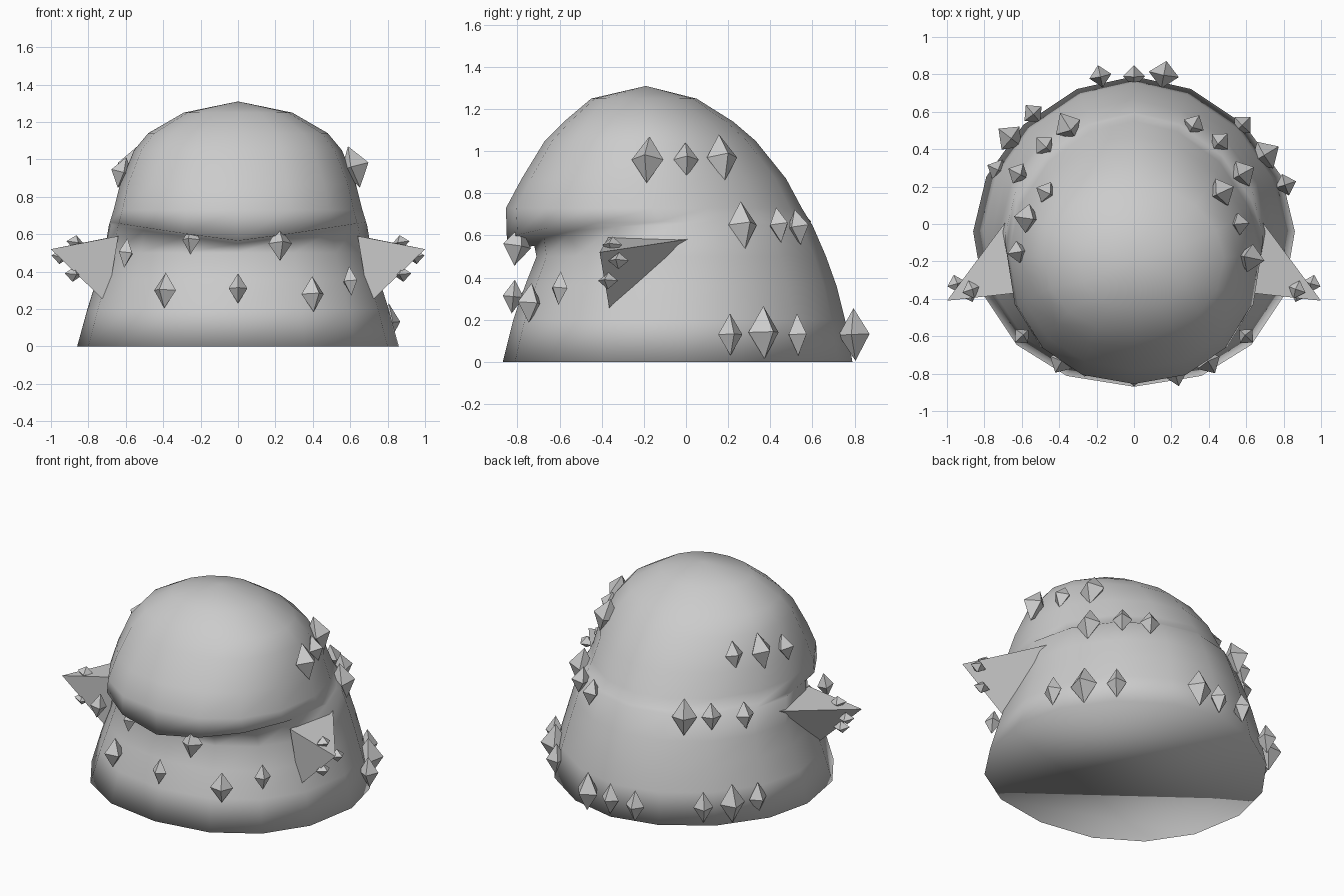
import bpy, bmesh, math, random
from mathutils import Vector, Matrix

if "Cube" in bpy.data.objects:
    bpy.data.objects.remove(bpy.data.objects["Cube"])
random.seed(4)

stone = bpy.data.materials.new("grey stone")
stone.diffuse_color = (0.6, 0.6, 0.6, 1)
stone.use_nodes = True
stone.node_tree.nodes["Principled BSDF"].inputs["Base Color"].default_value = stone.diffuse_color


def finish(bm, name, smooth):
    bmesh.ops.recalc_face_normals(bm, faces=bm.faces[:])
    me = bpy.data.meshes.new(name)
    bm.to_mesh(me)
    bm.free()
    me.materials.append(stone)
    for p in me.polygons:
        p.use_smooth = smooth
    ob = bpy.data.objects.new(name, me)
    bpy.context.collection.objects.link(ob)
    return ob


def power(v, e):
    return math.copysign(abs(v) ** e, v)


# Domed body: rings of (height, half width, front y, back y, brow lift)
SEG = 16
rings = [
    (0.00, .86, -.87, .79, 0), (0.20, .805, -.82, .755, 0),
    (0.36, .755, -.765, .715, 0), (0.50, .715, -.71, .665, 0),
    (0.55, .69, -.72, .60, .10), (0.565, .685, -.85, .59, .10),
    (0.73, .665, -.855, .55, 0), (0.87, .63, -.78, .475, 0),
    (1.05, .555, -.67, .33, 0), (1.14, .48, -.58, .225, 0),
    (1.25, .29, -.45, .05, 0)]
bm = bmesh.new()
loops = []
for z, rx, yf, yb, lift in rings:
    cy, ry = (yf + yb) / 2, (yb - yf) / 2
    row = []
    for i in range(SEG):
        a = 2 * math.pi * i / SEG
        s, c = math.sin(a), -math.cos(a)
        e = 2 / 2.2 if c < 0 else 2 / 1.85      # fuller front, chamfered back
        side = abs(s) if c < 0 else 1
        row.append(bm.verts.new((rx * power(s, e), cy + ry * power(c, e), z + lift * side)))
    loops.append(row)
bm.faces.new(loops[0])
for lo, hi in zip(loops, loops[1:]):
    for i in range(SEG):
        j = (i + 1) % SEG
        bm.faces.new((lo[i], lo[j], hi[j], hi[i]))
apex = bm.verts.new((0, -.19, 1.31))
for i in range(SEG):
    bm.faces.new((loops[-1][i], loops[-1][(i + 1) % SEG], apex))
finish(bm, "domed_body", True)

# Pointed side fins
for side, label in ((-1, "left"), (1, "right")):
    bm = bmesh.new()
    tip, back, low, top = [bm.verts.new((side * x, y, z)) for x, y, z in (
        (1, -.41, .52), (.65, .06, .59), (.70, -.36, .23), (.64, -.37, .59))]
    for f in ((tip, back, low), (tip, low, top), (tip, top, back), (back, top, low)):
        bm.faces.new(f)
    finish(bm, label + "_fin", False)


# Crystals: stretched octahedra with one corner facing outwards
def crystals(name, points, width, height, jitter):
    bm = bmesh.new()
    for x, y, z in points:
        out = Matrix.Rotation(math.atan2(y + .05, x), 4, 'Z')
        tilt = Matrix.Rotation(-.3 * min(1, z), 4, 'Y')
        m = Matrix.Translation((x, y, z)) @ out @ tilt

        def corner(px, py, pz):
            k = 1 + random.uniform(-jitter, jitter)
            return bm.verts.new(m @ Vector((px * k * width, py * k * width, pz * height)))
        belt = [corner(1, 0, 0), corner(0, 1, 0), corner(-1, 0, 0), corner(0, -1, 0)]
        up, down = corner(0, 0, 1), corner(0, 0, -1)
        for i in range(4):
            j = (i + 1) % 4
            bm.faces.new((belt[i], belt[j], up))
            bm.faces.new((belt[j], belt[i], down))
    finish(bm, name, False)


crystals("back_crystals", [
    (.81, .21, .13), (.58, .53, .13), (-.73, .29, .13), (-.54, .59, .13),
    (-.18, .79, .12), (0, .79, .12)], .06, .10, 0)
crystals("large_back_crystals", [
    (.70, .37, .14), (-.66, .46, .14), (.16, .80, .13)], .08, .125, .1)
crystals("upper_crystals", [
    (.46, .44, .65), (.32, .53, .64), (-.48, .42, .65), (-.62, .27, .64),
    (.56, 0, .96), (-.47, .17, .96), (-.62, -.15, .93)], .06, .085, 0)
crystals("large_upper_crystals", [
    (.58, .27, .65), (-.35, .52, .65), (.62, -.18, .96),
    (.47, .17, .97), (-.57, .03, .96)], .08, .115, .1)
crystals("front_crystals", [
    (-.60, -.60, .50), (-.25, -.77, .57), (0, -.82, .31), (.60, -.60, .35)], .05, .08, 0)
crystals("large_front_crystals", [
    (-.39, -.74, .30), (.40, -.74, .28), (.22, -.80, .55)], .065, .095, .1)
crystals("fin_crystals", [
    (s * x, y, z) for s in (-1, 1)
    for x, y, z in ((.87, -.35, .555), (.95, -.32, .48), (.88, -.37, .385))], .05, .04, 0)
